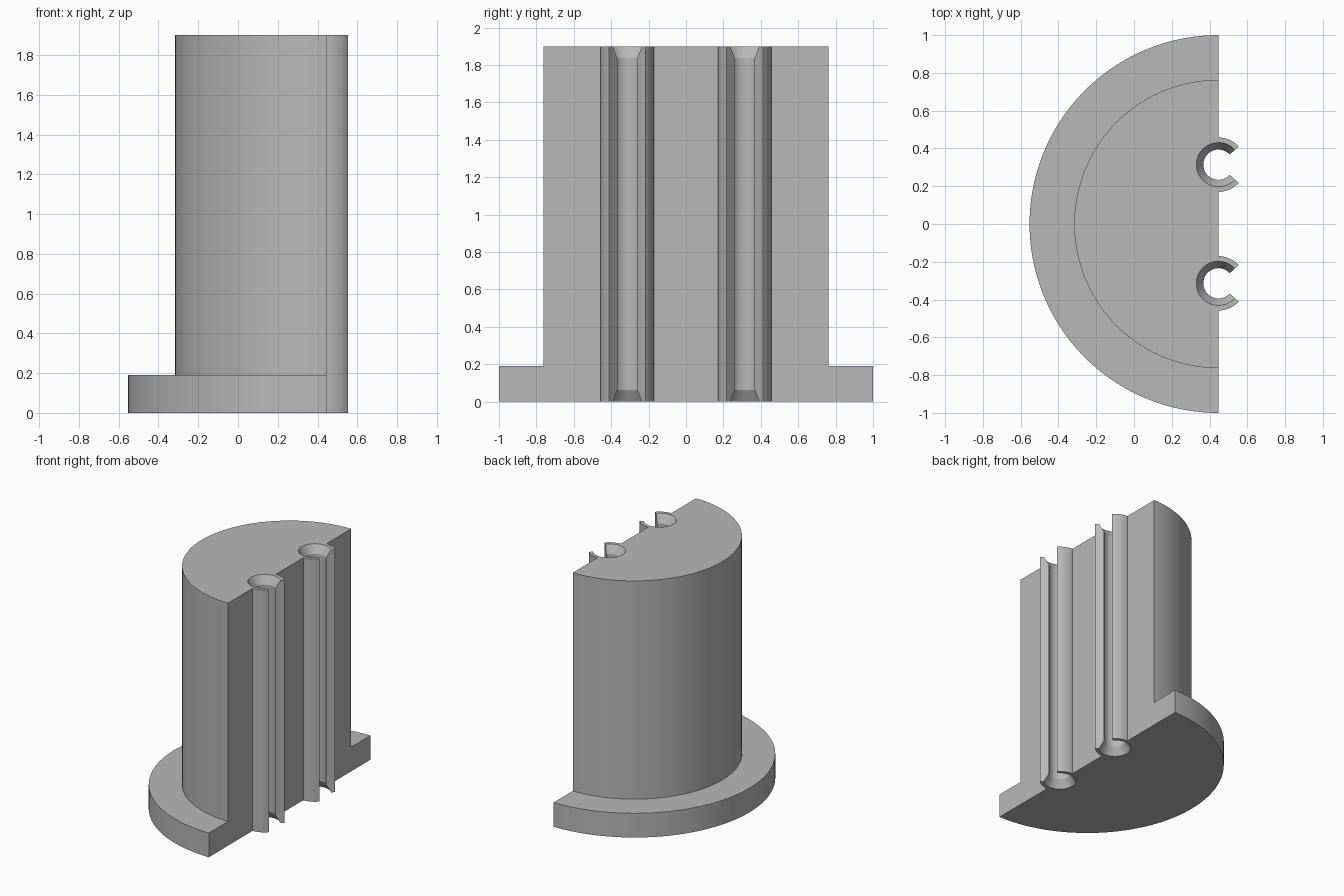
import bpy
import bmesh
from math import sin, cos, radians

cube = bpy.data.objects.get("Cube")
if cube:
    bpy.data.objects.remove(cube, do_unlink=True)

FLAT_X = 0.447            # plane of the flat face, also the axis of the half cylinders
FLANGE_R, BODY_R = 1.0, 0.763
TUBE_Y, TUBE_R = 0.314, 0.144
BORE_R, SINK_R, SINK_DEPTH = 0.08, 0.117, 0.063
FLANGE_H, HEIGHT = 0.19, 1.9
SLOT = 42                 # half angle of the slot in each tube


def arc(cy, r, start, end, steps):
    angles = [radians(start + (end - start) * i / steps) for i in range(steps + 1)]
    return [(FLAT_X + r * cos(a), cy + r * sin(a)) for a in angles]


def outline(radius, bore):
    """Half disc with two slotted tubes on its flat side."""
    pts = arc(0, radius, 90, 270, 96)
    pts.append((FLAT_X, -BODY_R))
    for cy in (-TUBE_Y, TUBE_Y):
        pts += arc(cy, TUBE_R, -90, -SLOT, 10)
        pts += arc(cy, bore, -SLOT, SLOT - 360, 48)
        pts += arc(cy, TUBE_R, SLOT, 90, 10)
    pts.append((FLAT_X, BODY_R))
    return pts


# Sections from bottom to top: height, outer radius, bore radius
sections = [
    (0, FLANGE_R, SINK_R),
    (SINK_DEPTH, FLANGE_R, BORE_R),
    (FLANGE_H, FLANGE_R, BORE_R),
    (FLANGE_H, BODY_R, BORE_R),
    (HEIGHT - SINK_DEPTH, BODY_R, BORE_R),
    (HEIGHT, BODY_R, SINK_R),
]

# Loft the sections and cap both ends
bm = bmesh.new()
rings = [[bm.verts.new((x, y, z)) for x, y in outline(r, b)] for z, r, b in sections]
for low, high in zip(rings, rings[1:]):
    for i in range(len(low)):
        j = (i + 1) % len(low)
        bm.faces.new((low[i], low[j], high[j], high[i]))
bm.faces.new(rings[0][::-1])
bm.faces.new(rings[-1])
bmesh.ops.remove_doubles(bm, verts=bm.verts, dist=0.0001)
bmesh.ops.recalc_face_normals(bm, faces=bm.faces)

mesh = bpy.data.meshes.new("flanged_half_cylinder")
bm.to_mesh(mesh)
bm.free()
body = bpy.data.objects.new("flanged_half_cylinder", mesh)
bpy.context.collection.objects.link(body)

# Plain grey material
grey = bpy.data.materials.new("plain_grey")
grey.use_nodes = True
colour = (0.48, 0.48, 0.48, 1)
grey.diffuse_color = colour
grey.node_tree.nodes["Principled BSDF"].inputs["Base Color"].default_value = colour
mesh.materials.append(grey)

# Smooth the round walls, keep the edges crisp
bpy.ops.object.select_all(action="DESELECT")
body.select_set(True)
bpy.context.view_layer.objects.active = body
bpy.ops.object.shade_smooth_by_angle(angle=radians(25))
